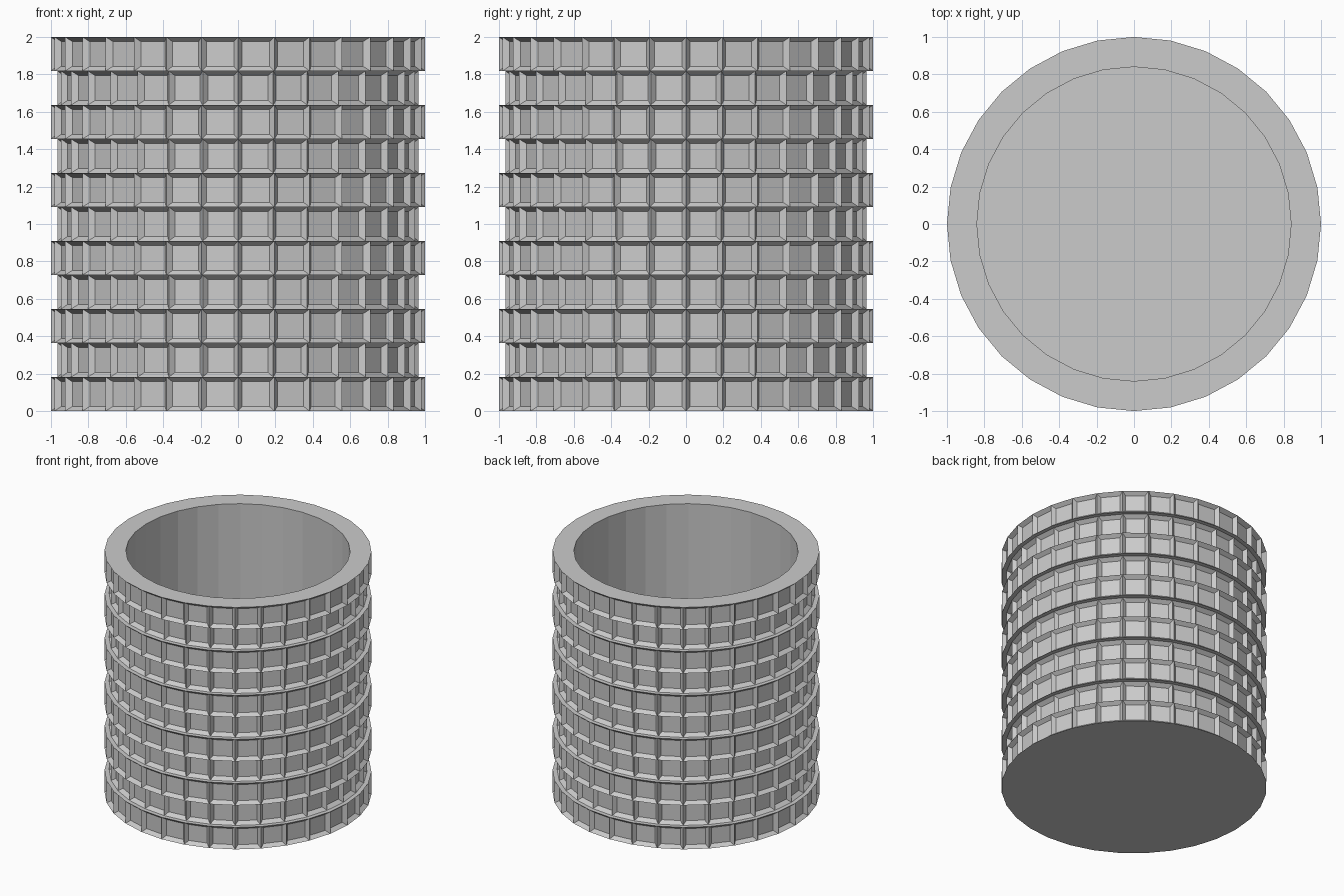
import bpy, bmesh, math

if "Cube" in bpy.data.objects:
    bpy.data.objects.remove(bpy.data.objects["Cube"])

N, ROWS, H = 32, 11, 2.0
R_OUT, R_BAND, R_IN, FLOOR = 1.0, 0.965, 0.84, 0.16
INSET, DEPTH = 0.035, 0.03

bm = bmesh.new()

def ring(r, z):
    return [bm.verts.new((r * math.cos(2 * math.pi * i / N),
                          r * math.sin(2 * math.pi * i / N), z)) for i in range(N)]

def bridge(a, b):
    return [bm.faces.new((a[i], a[(i + 1) % N], b[(i + 1) % N], b[i])) for i in range(N)]

# stacked outer bands with alternating radius, joined by ledges
panels = []
prev = None
for k in range(ROWS):
    r = R_BAND if k % 2 else R_OUT
    low, high = ring(r, H * k / ROWS), ring(r, H * (k + 1) / ROWS)
    if prev:
        bridge(prev, low)
    else:
        bm.faces.new(low[::-1])
    panels += bridge(low, high)
    prev = high

# rim, inner wall and floor
rim, base = ring(R_IN, H), ring(R_IN, FLOOR)
bridge(prev, rim)
inner = bridge(rim, base)
bm.faces.new(base)

# recessed panels with sloped borders
bm.normal_update()
bmesh.ops.inset_individual(bm, faces=panels, thickness=INSET, depth=-DEPTH)
bm.normal_update()

me = bpy.data.meshes.new("ribbed_cup")
bm.to_mesh(me)
bm.free()
bpy.context.collection.objects.link(bpy.data.objects.new("ribbed_cup", me))
